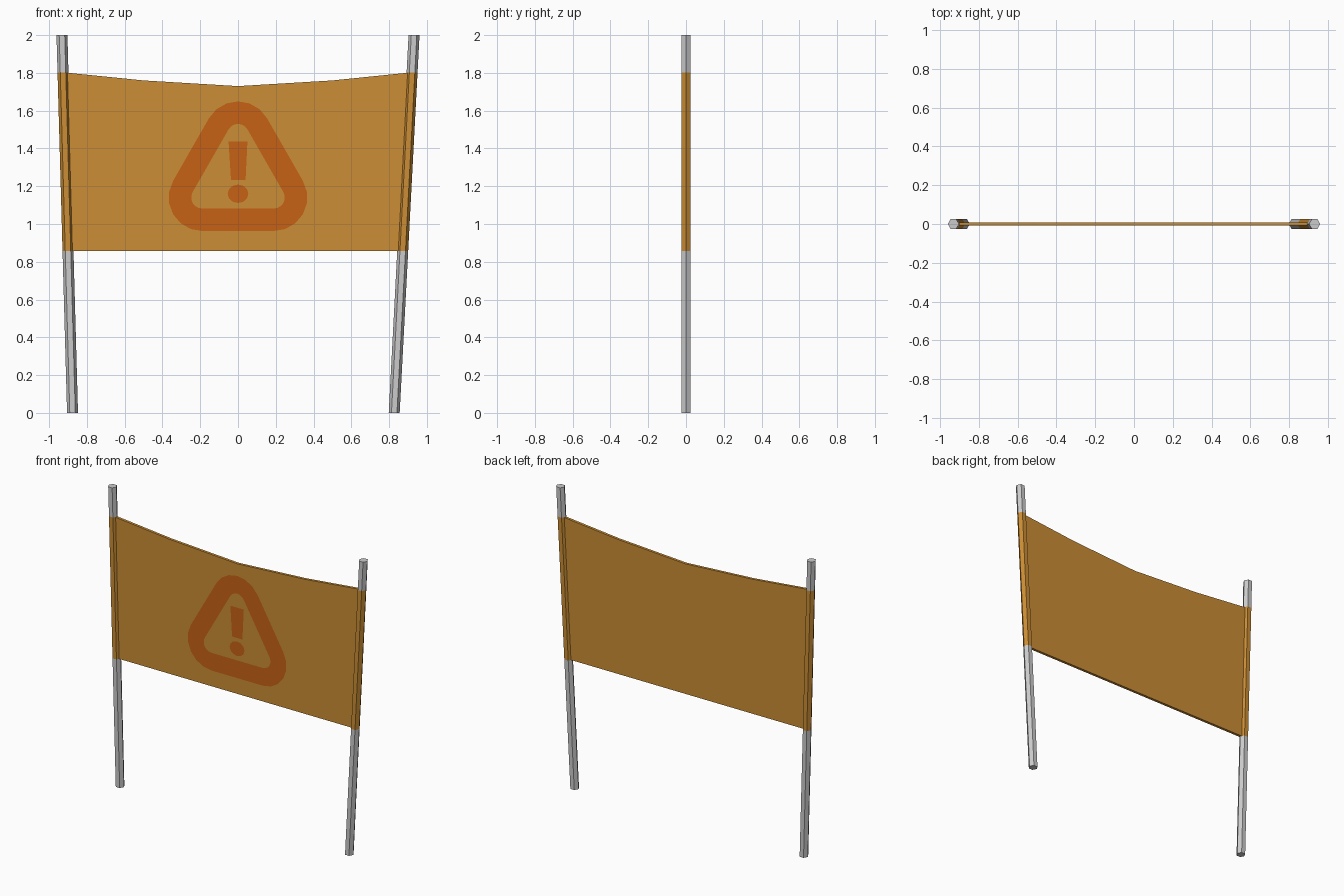
import bpy, bmesh
from math import sin, cos, pi, radians

if "Cube" in bpy.data.objects:
    bpy.data.objects.remove(bpy.data.objects["Cube"])


def material(name, color):
    m = bpy.data.materials.new(name)
    m.diffuse_color = (*color, 1)
    m.use_nodes = True
    m.node_tree.nodes["Principled BSDF"].inputs["Base Color"].default_value = m.diffuse_color
    return m


cloth = material("cloth_amber", (0.6, 0.27, 0.035))
ink = material("sign_orange", (0.57, 0.12, 0.008))


def make(name, bm, *mats):
    bmesh.ops.recalc_face_normals(bm, faces=bm.faces)
    me = bpy.data.meshes.new(name)
    bm.to_mesh(me)
    bm.free()
    for m in mats:
        me.materials.append(m)
    ob = bpy.data.objects.new(name, me)
    bpy.context.collection.objects.link(ob)
    return ob


def leaning_post(name, x_foot, x_head, z0, z1, mats=()):
    """Leaning hexagonal section, cut level at heights z0 and z1."""
    bm = bmesh.new()
    rings = []
    for z in (z0, z1):
        cx = x_foot + (x_head - x_foot) * z / 2
        rings.append([bm.verts.new((cx + 0.029 * cos(i * pi / 3),
                                    0.025 / sin(pi / 3) * sin(i * pi / 3), z))
                      for i in range(6)])
    a, b = rings
    for i in range(6):
        j = (i + 1) % 6
        bm.faces.new((a[i], a[j], b[j], b[i]))
    bm.faces.new(a)
    bm.faces.new(b)
    return make(name, bm, *mats)


# Poles, each with a cloth sleeve around its middle
Z_LOW, Z_HIGH = 0.857, 1.803
for side, foot, head in (("left", -0.876, -0.932), ("right", 0.827, 0.932)):
    leaning_post(side + "_pole_lower", foot, head, 0, Z_LOW)
    leaning_post(side + "_pole_sleeve", foot, head, Z_LOW, Z_HIGH, (cloth,))
    leaning_post(side + "_pole_upper", foot, head, Z_HIGH, 2)

# Banner cloth with a sagging top edge
top = [(-0.926, 1.803), (-0.5, 1.76), (0, 1.73), (0.5, 1.76), (0.921, 1.803)]
low_x = [-0.9, -0.48, 0, 0.46, 0.872]
T = 0.009
bm = bmesh.new()
lower = [bm.verts.new((x, -T, Z_LOW)) for x in low_x]
upper = [bm.verts.new((x, -T, z)) for x, z in top]
faces = [bm.faces.new((lower[i], lower[i + 1], upper[i + 1], upper[i])) for i in range(4)]
ext = bmesh.ops.extrude_face_region(bm, geom=faces, use_keep_orig=True)
bmesh.ops.translate(bm, vec=(0, 2 * T, 0),
                    verts=[v for v in ext["geom"] if isinstance(v, bmesh.types.BMVert)])
make("banner_cloth", bm, cloth)

# Warning sign printed on the front only
Y = -T - 0.001


def flat_shape(name, points):
    bm = bmesh.new()
    f = bm.faces.new([bm.verts.new((x, Y, z)) for x, z in points])
    ob = make(name, bm, ink)
    if ob.data.polygons[0].normal.y > 0:
        ob.data.flip_normals()
    return ob


def rounded_triangle(r):
    centres = ((0.19, 1.14, -90), (0, 1.472, 30), (-0.19, 1.14, 150))
    return [(cx + r * cos(radians(a + k * 20)), cz + r * sin(radians(a + k * 20)))
            for cx, cz, a in centres for k in range(7)]


bm = bmesh.new()
outer, inner = ([bm.verts.new((x, Y, z)) for x, z in rounded_triangle(r)]
                for r in (0.177, 0.058))
n = len(outer)
for i in range(n):
    j = (i + 1) % n
    bm.faces.new((outer[i], outer[j], inner[j], inner[i]))
border = make("sign_border", bm, ink)
if border.data.polygons[0].normal.y > 0:
    border.data.flip_normals()

flat_shape("sign_bar", [(-0.037, 1.232), (0.04, 1.232), (0.05, 1.436), (-0.05, 1.436)])
flat_shape("sign_dot", [(0.055 * cos(i * pi / 6), 1.16 + 0.049 * sin(i * pi / 6))
                        for i in range(12)])
